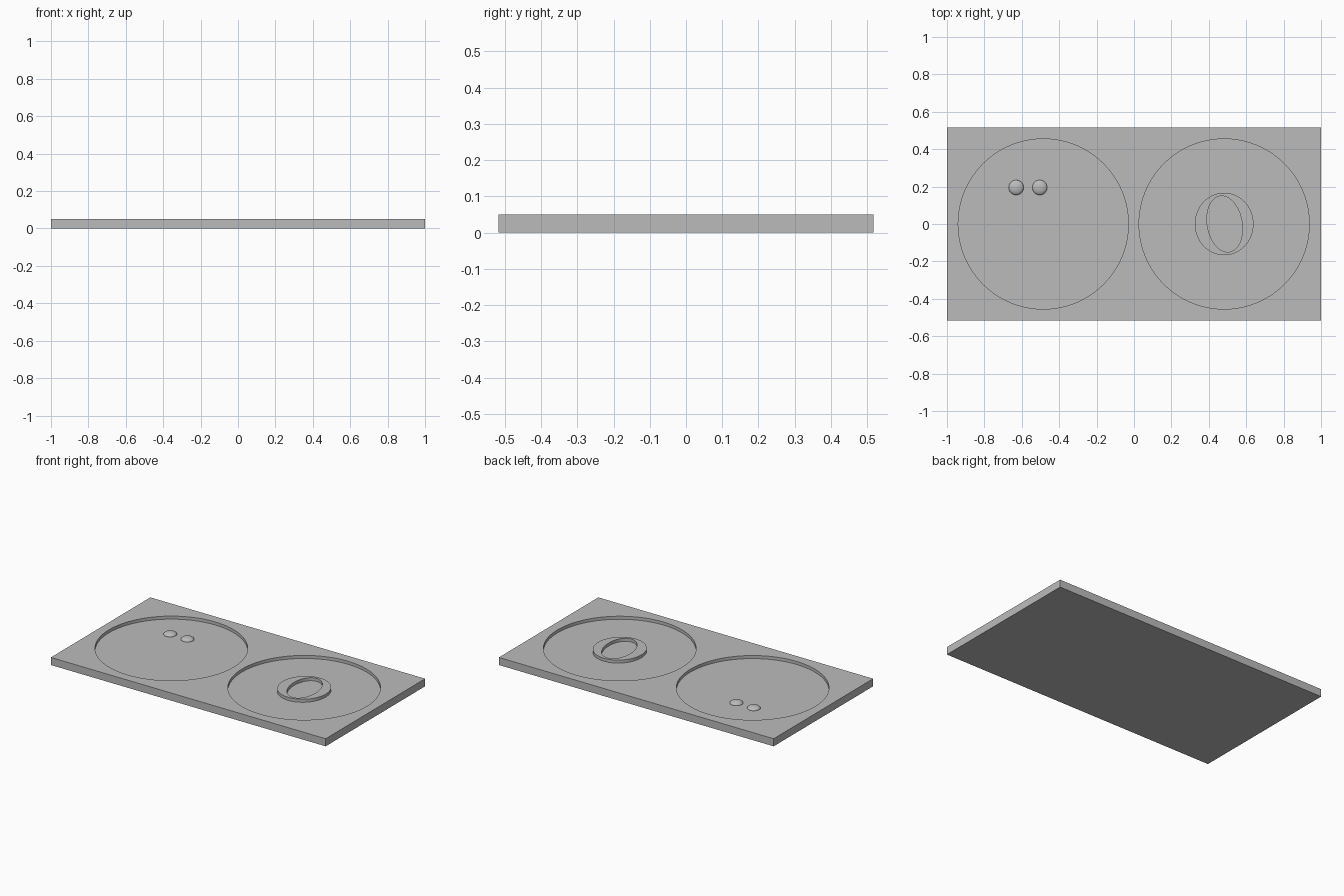
import bpy
from math import radians

cube = bpy.data.objects.get("Cube")
if cube:
    bpy.data.objects.remove(cube, do_unlink=True)

grey = bpy.data.materials.new("plain grey")
grey.use_nodes = True
grey.diffuse_color = (0.5, 0.5, 0.5, 1)
grey.node_tree.nodes["Principled BSDF"].inputs["Base Color"].default_value = (0.5, 0.5, 0.5, 1)

TOP, FLOOR = 0.05, 0.03
LEFT_X, RIGHT_X = 0.482, -0.485


def finish(name):
    obj = bpy.context.object
    obj.name = name
    obj.data.materials.append(grey)
    bpy.ops.object.transform_apply(location=True, rotation=True, scale=True)
    return obj


def disc(name, x, rx, ry, low, high, turn=0):
    """Upright elliptical cylinder between two heights."""
    bpy.ops.mesh.primitive_cylinder_add(vertices=96, radius=1, depth=high - low,
                                        location=(x, 0, (low + high) / 2),
                                        rotation=(0, 0, radians(turn)))
    bpy.context.object.scale = (rx, ry, 1)
    return finish(name)


def cut(target, cutter):
    """Subtract the cutter, then discard it."""
    cutter.hide_render = True
    mod = target.modifiers.new("cut", "BOOLEAN")
    mod.operation = "DIFFERENCE"
    mod.solver = "EXACT"
    mod.object = cutter
    bpy.context.view_layer.objects.active = target
    bpy.ops.object.modifier_apply(modifier=mod.name)
    bpy.data.objects.remove(cutter, do_unlink=True)


def smooth(obj):
    bpy.ops.object.select_all(action="DESELECT")
    obj.select_set(True)
    bpy.context.view_layer.objects.active = obj
    bpy.ops.object.shade_smooth_by_angle(angle=radians(30))


# Base plate with two shallow round recesses
bpy.ops.mesh.primitive_cube_add(size=1, location=(0, 0, TOP / 2))
bpy.context.object.scale = (2, 1.034, TOP)
plate = finish("base_plate")
for x in (LEFT_X, RIGHT_X):
    cut(plate, disc("recess_cutter", x, 0.455, 0.455, FLOOR, TOP + 0.05))
smooth(plate)

# Raised disc with a tilted oval opening
ring = disc("raised_disc", LEFT_X, 0.157, 0.167, FLOOR - 0.01, TOP)
cut(ring, disc("oval_cutter", LEFT_X + 0.003, 0.093, 0.151, 0, TOP + 0.05, turn=10))
smooth(ring)

# Two low domes
for name, x in (("right_dome", -0.63), ("left_dome", -0.504)):
    bpy.ops.mesh.primitive_uv_sphere_add(segments=32, ring_count=16, radius=1,
                                         location=(x, 0.195, FLOOR))
    bpy.context.object.scale = (0.04, 0.04, 0.018)
    smooth(finish(name))
